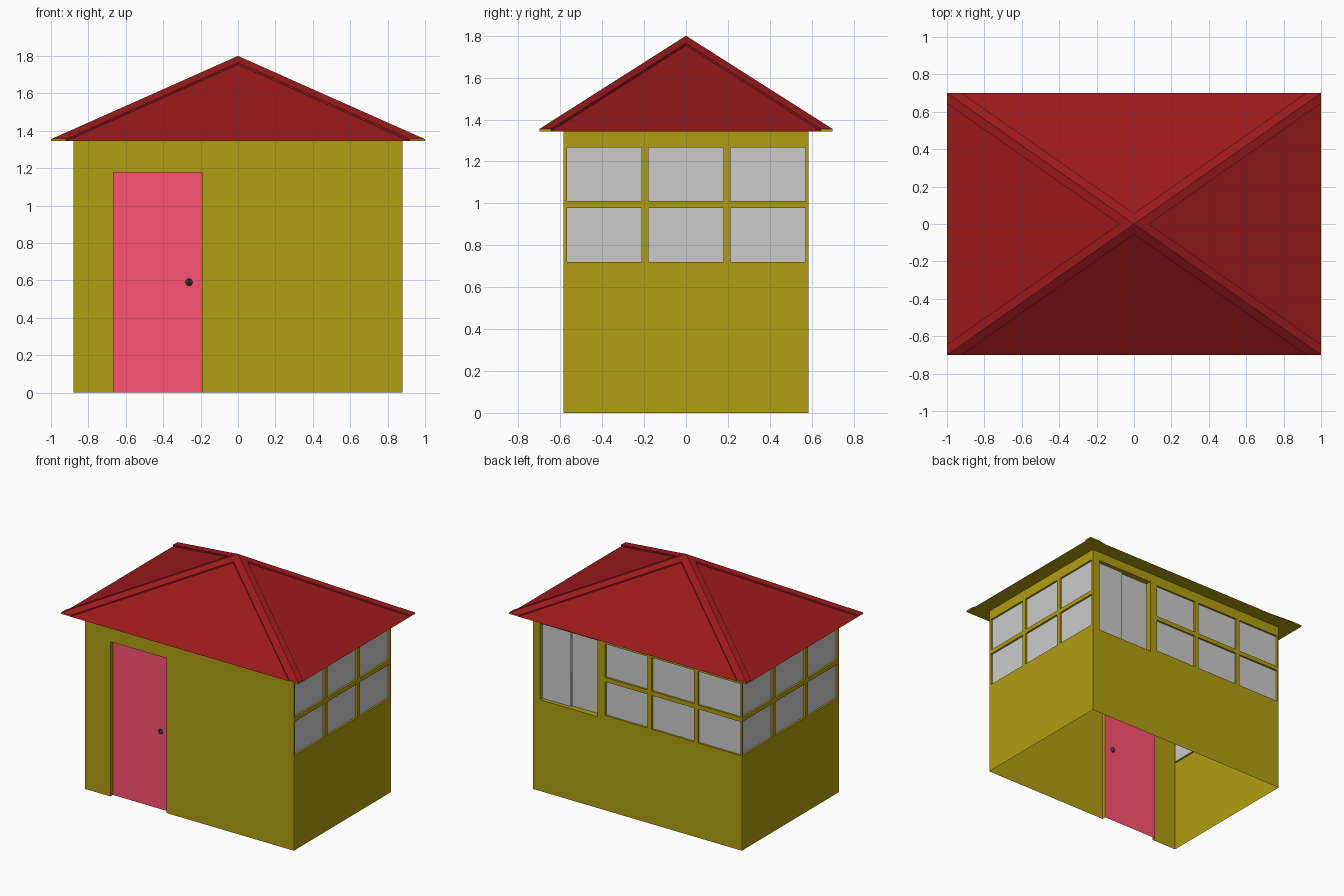
import bpy, bmesh, math
from mathutils import Matrix, Vector

if "Cube" in bpy.data.objects:
    bpy.data.objects.remove(bpy.data.objects["Cube"])

HX, HY = 0.88, 0.585          # wall half sizes
RX, RY = 1.0, 0.7             # eave half sizes
EAVE, HIP, APEX = 1.344, 1.355, 1.8
BAND = 0.08                   # hip band width as a fraction of the eave


def material(name, rgb):
    m = bpy.data.materials.new(name)
    m.diffuse_color = (*rgb, 1)
    m.use_nodes = True
    m.node_tree.nodes["Principled BSDF"].inputs["Base Color"].default_value = m.diffuse_color
    return m


olive = material("olive", (0.44, 0.337, 0.005))
red = material("red", (0.323, 0.0103, 0.0116))
pink = material("pink", (0.99, 0.084, 0.168))
dark = material("dark_grey", (0.05, 0.05, 0.05))


def finish(bm, name, mat=None):
    bmesh.ops.remove_doubles(bm, verts=bm.verts, dist=1e-5)
    me = bpy.data.meshes.new(name)
    bm.to_mesh(me)
    bm.free()
    ob = bpy.data.objects.new(name, me)
    bpy.context.collection.objects.link(ob)
    if mat:
        me.materials.append(mat)
    return ob


def face(bm, rot, pts):
    bm.faces.new([bm.verts.new(rot @ Vector(p)) for p in pts])


def panel(bm, rot, u0, u1, v0, v1, y):
    face(bm, rot, [(u0, y, v0), (u1, y, v0), (u1, y, v1), (u0, y, v1)])


def wall(name, turn, half, dist, holes):
    """Wall sheet seen from outside (u right, v up) with recessed openings."""
    rot = Matrix.Rotation(math.radians(turn), 3, 'Z')
    bm = bmesh.new()
    us = sorted({-half, half, *[h[0] for h in holes], *[h[1] for h in holes]})
    vs = sorted({0, EAVE, *[h[2] for h in holes], *[h[3] for h in holes]})
    for a, b in zip(us, us[1:]):
        for c, d in zip(vs, vs[1:]):
            u, v = (a + b) / 2, (c + d) / 2
            if not any(h[0] < u < h[1] and h[2] < v < h[3] for h in holes):
                panel(bm, rot, a, b, c, d, -dist)
    # reveals around each opening
    for u0, u1, v0, v1, dep in holes:
        f, k = -dist, -dist + dep
        for u, s in ((u0, 1), (u1, -1)):
            face(bm, rot, [(u, f, v0), (u, k, v0), (u, k, v1), (u, f, v1)][::s])
        for v, s in ((v0, -1), (v1, 1)):
            if v > 0:
                face(bm, rot, [(u0, f, v), (u0, k, v), (u1, k, v), (u1, f, v)][::s])
    finish(bm, name, olive)


def panes(name, turn, dist, rects, mat=None):
    rot = Matrix.Rotation(math.radians(turn), 3, 'Z')
    bm = bmesh.new()
    for u0, u1, v0, v1, dep in rects:
        panel(bm, rot, u0, u1, v0, v1, -dist + dep)
    finish(bm, name, mat)


def six(start, width=0.357, pitch=0.391):
    return [(start + i * pitch, start + i * pitch + width, v0, v1, 0.014)
            for i in range(3) for v0, v1 in ((0.721, 0.978), (1.011, 1.266))]


# front wall and door
door = [(-0.666, -0.193, 0, 1.178, 0.03)]
wall("front_wall", 0, HX, HY, door)
panes("door", 0, HY, door, pink)

# door knob
bm = bmesh.new()
bmesh.ops.create_uvsphere(bm, u_segments=4, v_segments=4, radius=0.02,
                          matrix=Matrix.Translation((-0.262, -HY + 0.03, 0.59)))
finish(bm, "door_knob", dark)

# side walls and windows
for side, turn in (("right", 90), ("left", 270)):
    wall(side + "_wall", turn, HY, HX, six(-0.569))
    panes(side + "_windows", turn, HX, six(-0.569))

# back wall, six-pane window and sliding window
wall("back_wall", 180, HX, HY, six(-0.271) + [(-0.82, -0.336, 0.695, 1.275, 0.045)])
panes("back_windows", 180, HY, six(-0.271))
panes("sliding_window", 180, HY, [(-0.82, -0.58, 0.695, 1.275, 0.03),
                                  (-0.58, -0.336, 0.695, 1.275, 0.045)])

# hip roof: raised hip bands, sunken panels; olive soffit and eave ends
roof, soffit = bmesh.new(), bmesh.new()
drop = HIP - EAVE
for i in range(4):
    rot = Matrix.Rotation(i * math.pi / 2, 3, 'Z')
    a, b, wa, wb = (RX, RY, HX, HY) if i % 2 == 0 else (RY, RX, HY, HX)
    peak = (0, -b * BAND, APEX - (APEX - HIP) * BAND)
    low = (peak[0], peak[1], peak[2] - drop)
    e = a * (1 - BAND)
    for s in (-1, 1):
        face(roof, rot, [(s * a, -b, HIP), (s * e, -b, HIP), peak, (0, 0, APEX)][::-s])
        face(roof, rot, [(s * e, -b, HIP), (s * e, -b, EAVE), low, peak][::-s])
        face(soffit, rot, [(s * a, -b, EAVE), (s * e, -b, EAVE),
                           (s * e, -b, HIP), (s * a, -b, HIP)][::-s])
    face(roof, rot, [(-e, -b, EAVE), (e, -b, EAVE), low])
    face(soffit, rot, [(-a, -b, EAVE), (-wa, -wb, EAVE), (wa, -wb, EAVE), (a, -b, EAVE)])
finish(roof, "roof", red)
finish(soffit, "soffit", olive)
